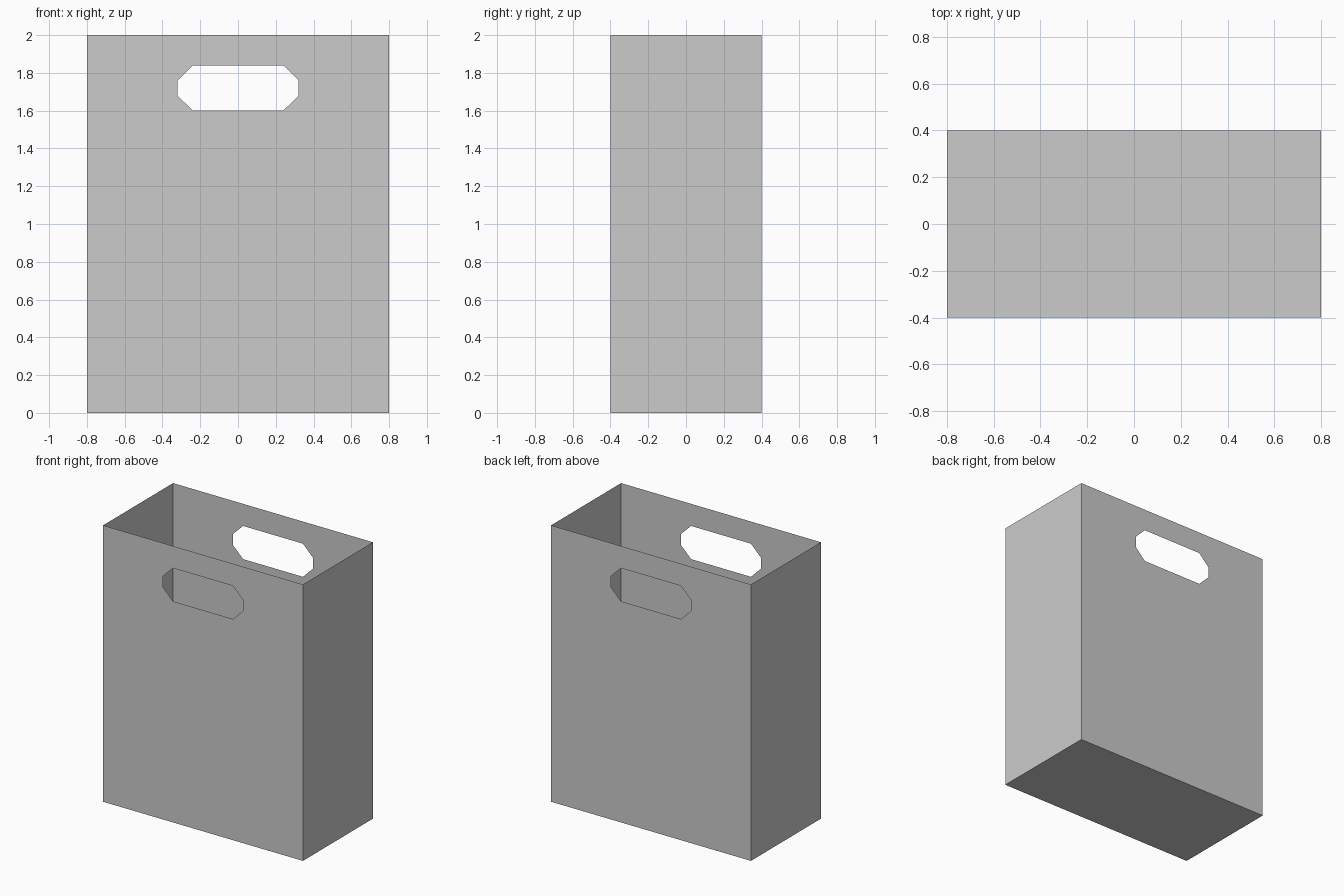
import bpy
import bmesh
from mathutils import Vector

cube = bpy.data.objects.get("Cube")
if cube:
    bpy.data.objects.remove(cube, do_unlink=True)

HALF_W, HALF_D, HEIGHT = 0.8, 0.4, 2.0
HOLE_Z, HOLE_W, HOLE_H, CHAMFER = 1.72, 0.32, 0.12, 0.08


def make_material(name, colour):
    mat = bpy.data.materials.new(name)
    mat.use_nodes = True
    mat.diffuse_color = colour
    mat.node_tree.nodes["Principled BSDF"].inputs["Base Color"].default_value = colour
    return mat


def add_loop(bm, points):
    """Closed ring of edges through the points."""
    verts = [bm.verts.new(p) for p in points]
    return [bm.edges.new((a, b)) for a, b in zip(verts, verts[1:] + verts[:1])]


def rectangle(half_width, height):
    return [(-half_width, 0), (half_width, 0), (half_width, height), (-half_width, height)]


def handle_outline():
    """Rectangle with chamfered corners."""
    w, h, c = HOLE_W, HOLE_H, CHAMFER
    quarter = [(w, h - c), (w - c, h)]
    top = quarter + [(-x, z) for x, z in reversed(quarter)]
    ring = top + [(-x, -z) for x, z in top]
    return [(x, HOLE_Z + z) for x, z in ring]


bm = bmesh.new()

# Front and back panels, each with a handle cut-out
for side in (-1, 1):
    edges = []
    for outline in (rectangle(HALF_W, HEIGHT), handle_outline()):
        edges += add_loop(bm, [(x, side * HALF_D, z) for x, z in outline])
    bmesh.ops.triangle_fill(bm, use_beauty=True, edges=edges,
                            normal=Vector((0, side, 0)))

# Side gussets
for side in (-1, 1):
    bm.faces.new([bm.verts.new((side * HALF_W, y, z))
                  for y, z in rectangle(HALF_D, HEIGHT)])

# Floor
bm.faces.new([bm.verts.new((x, y - HALF_D, 0))
              for x, y in rectangle(HALF_W, 2 * HALF_D)])

# Weld the panels into one open sheet, facing outward
bmesh.ops.remove_doubles(bm, verts=bm.verts, dist=0.0001)
centre = Vector((0, 0, HEIGHT / 2))
for face in bm.faces:
    face.normal_update()
    if face.normal.dot(face.calc_center_median() - centre) < 0:
        face.normal_flip()

mesh = bpy.data.meshes.new("bag_body")
bm.to_mesh(mesh)
bm.free()
mesh.materials.append(make_material("pale grey paper", (0.6, 0.6, 0.6, 1)))
bag = bpy.data.objects.new("bag_body", mesh)
bpy.context.collection.objects.link(bag)
